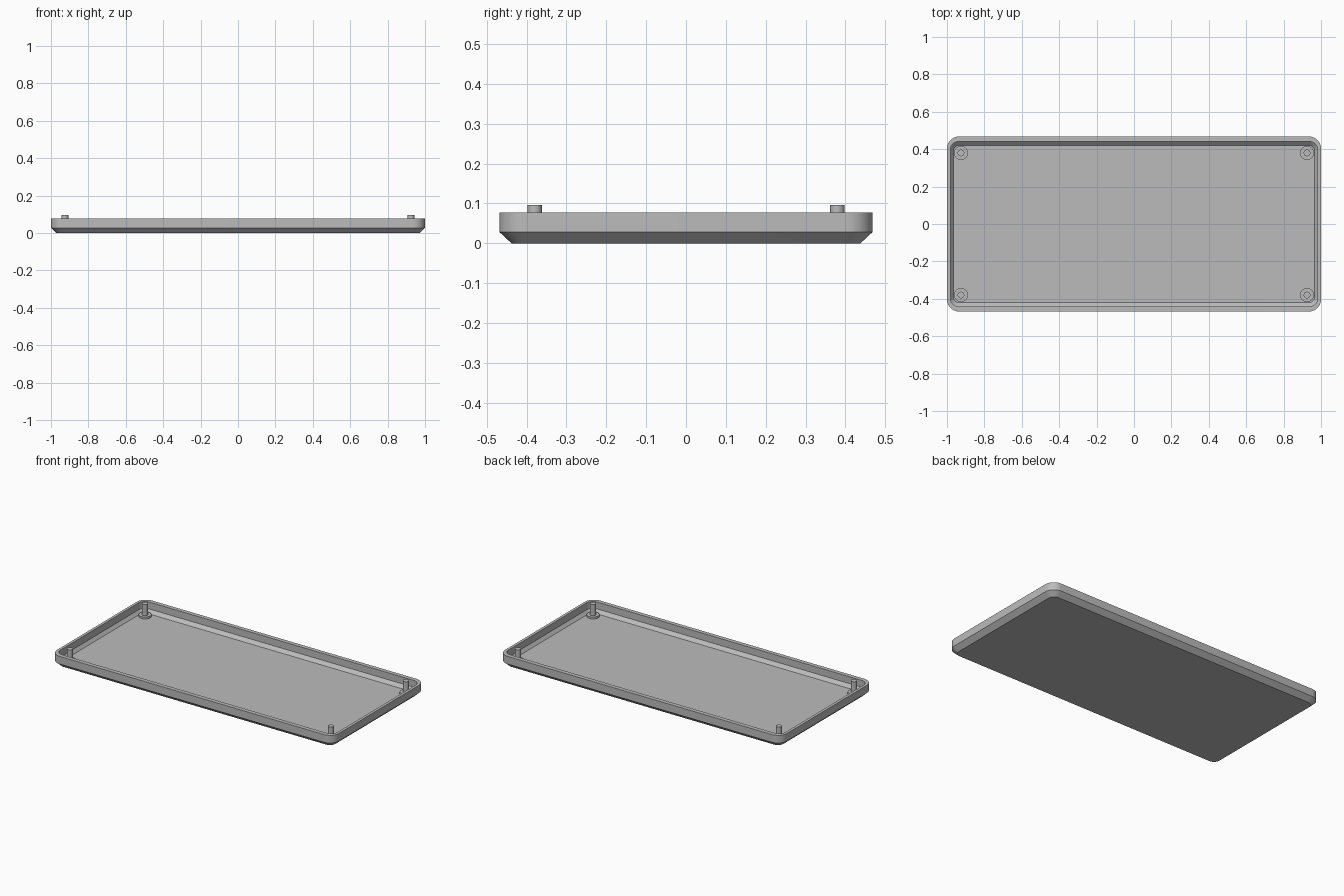
import bpy, bmesh, math

cube = bpy.data.objects.get("Cube")
if cube:
    bpy.data.objects.remove(cube)

grey = bpy.data.materials.new("plain grey")
grey.use_nodes = True
colour = (0.5, 0.5, 0.5, 1)
grey.diffuse_color = colour
grey.node_tree.nodes["Principled BSDF"].inputs["Base Color"].default_value = colour


def rounded_rect(hx, hy, r, z, steps=10):
    """Outline of a rounded rectangle, anticlockwise from above."""
    points = []
    for quarter, (sx, sy) in enumerate([(1, 1), (-1, 1), (-1, -1), (1, -1)]):
        for i in range(steps + 1):
            a = (quarter + i / steps) * math.pi / 2
            points.append((sx * (hx - r) + r * math.cos(a),
                           sy * (hy - r) + r * math.sin(a), z))
    return points


def circle(r, z, cx, cy, sides=32):
    turn = 2 * math.pi / sides
    return [(cx + r * math.cos(i * turn), cy + r * math.sin(i * turn), z)
            for i in range(sides)]


def loft(name, outlines):
    """Skin successive outlines and cap the first and last."""
    bm = bmesh.new()
    rings = [[bm.verts.new(p) for p in line] for line in outlines]
    for a, b in zip(rings, rings[1:]):
        n = len(a)
        for i in range(n):
            j = (i + 1) % n
            bm.faces.new((a[i], a[j], b[j], b[i]))
    bm.faces.new(rings[0][::-1])
    bm.faces.new(rings[-1])
    bmesh.ops.recalc_face_normals(bm, faces=bm.faces)
    mesh = bpy.data.meshes.new(name)
    bm.to_mesh(mesh)
    bm.free()
    mesh.materials.append(grey)
    obj = bpy.data.objects.new(name, mesh)
    bpy.context.collection.objects.link(obj)
    bpy.ops.object.select_all(action='DESELECT')
    obj.select_set(True)
    bpy.context.view_layer.objects.active = obj
    bpy.ops.object.shade_smooth_by_angle(angle=math.radians(30))
    return obj


FLOOR = 0.013

# Tray: chamfered underside, straight wall, flat rim, chamfered inside
loft("tray", [
    rounded_rect(0.97, 0.438, 0.04, 0),
    rounded_rect(1.0, 0.468, 0.065, 0.028),
    rounded_rect(1.0, 0.468, 0.065, 0.077),
    rounded_rect(0.982, 0.441, 0.045, 0.077),
    rounded_rect(0.982, 0.441, 0.045, 0.033),
    rounded_rect(0.966, 0.42, 0.03, FLOOR),
])

# Corner pins, each standing on a round base
for x_side, sx in (("left", 1), ("right", -1)):
    for y_side, sy in (("front", -1), ("back", 1)):
        cx, cy = sx * 0.925, sy * 0.38
        loft(f"{y_side}_{x_side}_pin", [
            circle(0.037, FLOOR - 0.004, cx, cy),
            circle(0.037, 0.025, cx, cy),
            circle(0.018, 0.025, cx, cy),
            circle(0.018, 0.096, cx, cy),
        ])
